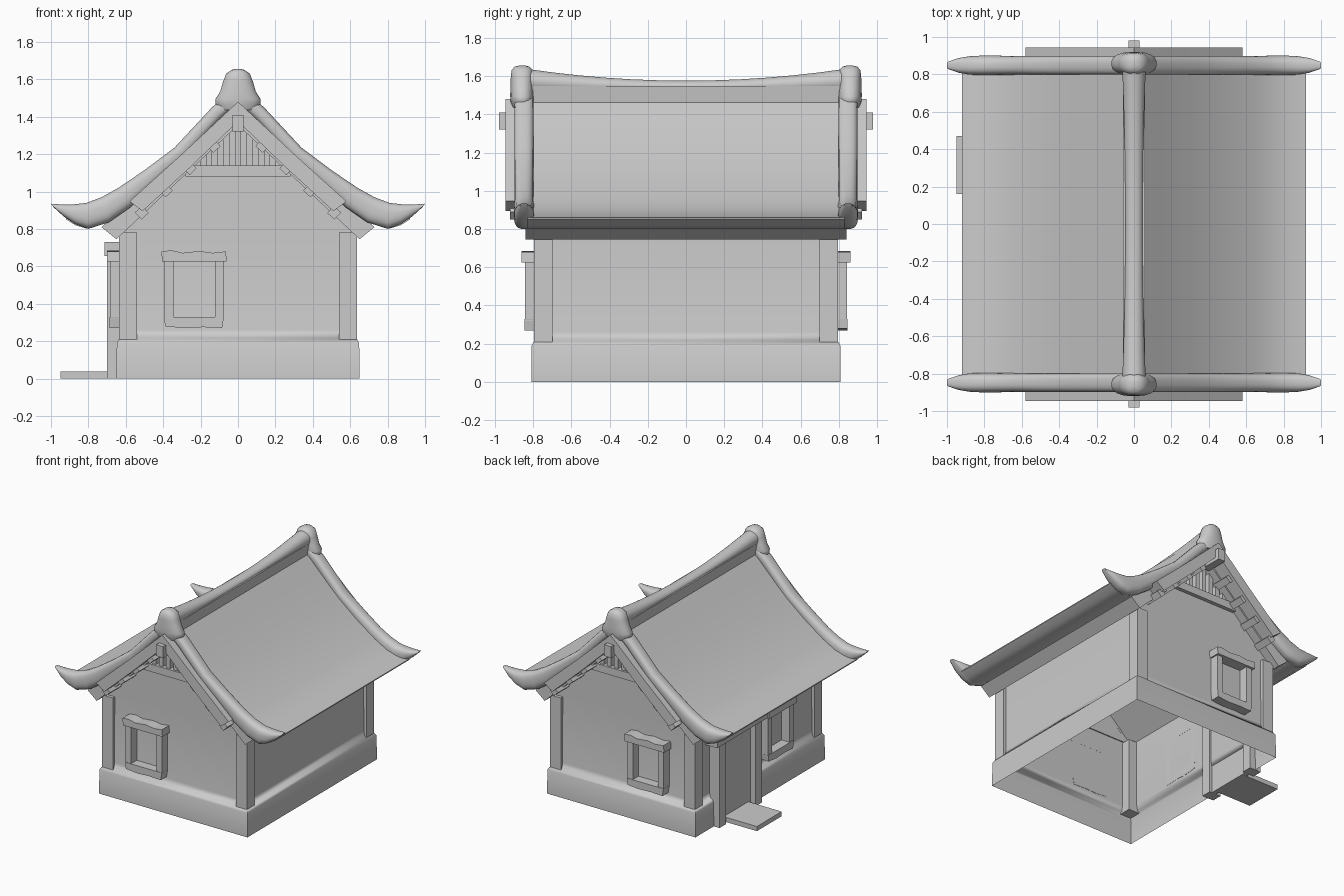
import bpy, bmesh, math
from mathutils import Matrix, Vector

if "Cube" in bpy.data.objects:
    bpy.data.objects.remove(bpy.data.objects["Cube"])

grey = bpy.data.materials.new("plain grey")
grey.use_nodes = True
grey.diffuse_color = (0.6, 0.6, 0.6, 1)
grey.node_tree.nodes["Principled BSDF"].inputs["Base Color"].default_value = (0.6, 0.6, 0.6, 1)


def finish(name, bm, mirror="", bevel=0, matrix=None, smooth=0):
    """Turn a bmesh into an object with optional mirror, bevel and smoothing angle."""
    if matrix:
        bm.transform(matrix)
    bmesh.ops.recalc_face_normals(bm, faces=bm.faces)
    mesh = bpy.data.meshes.new(name)
    bm.to_mesh(mesh)
    bm.free()
    mesh.materials.append(grey)
    obj = bpy.data.objects.new(name, mesh)
    bpy.context.collection.objects.link(obj)
    if bevel:
        mod = obj.modifiers.new("Bevel", "BEVEL")
        mod.width, mod.segments = bevel, 2
    if mirror:
        mod = obj.modifiers.new("Mirror", "MIRROR")
        mod.use_axis = ["X" in mirror, "Y" in mirror, False]
    if smooth:
        bpy.ops.object.select_all(action="DESELECT")
        obj.select_set(True)
        bpy.context.view_layer.objects.active = obj
        bpy.ops.object.shade_smooth_by_angle(angle=math.radians(smooth))
    return obj


def prism(name, outline, y0, y1, **kw):
    """Extrude an x-z outline along y."""
    bm = bmesh.new()
    a = [bm.verts.new((x, y0, z)) for x, z in outline]
    b = [bm.verts.new((x, y1, z)) for x, z in outline]
    bm.faces.new(a)
    bm.faces.new(b)
    for i in range(len(a)):
        j = (i + 1) % len(a)
        bm.faces.new((a[i], a[j], b[j], b[i]))
    return finish(name, bm, **kw)


def box(name, x0, x1, y0, y1, z0, z1, **kw):
    return prism(name, [(x0, z0), (x1, z0), (x1, z1), (x0, z1)], y0, y1, **kw)


def skin(name, loops, caps, **kw):
    """Join equal point loops with quads."""
    bm = bmesh.new()
    loops = [[bm.verts.new(p) for p in loop] for loop in loops]
    for p, q in zip(loops, loops[1:]):
        for i in range(len(p)):
            j = (i + 1) % len(p)
            bm.faces.new((p[i], p[j], q[j], q[i]))
    if caps:
        bm.faces.new(loops[0])
        bm.faces.new(loops[-1])
    return finish(name, bm, **kw)


def loft(name, rings, power=1.0, sides=20, **kw):
    """Skin (super)ellipses, each given as centre and two half-axis vectors."""
    def bend(v):
        return math.copysign(abs(v) ** power, v)
    angles = [2 * math.pi * (i + 0.5) / sides for i in range(sides)]
    loops = [[Vector(c) + Vector(a) * bend(math.cos(t)) + Vector(b) * bend(math.sin(t)) for t in angles]
             for c, a, b in rings]
    return skin(name, loops, True, smooth=40, **kw)


# Open-bottomed shell: plinth easing softly into the walls, then gables and corner posts
shell = []
for z, inset in [(0, 0), (0.19, 0.002), (0.208, 0.012), (0.218, 0.03), (0.26, 0.038), (0.79, 0.04)]:
    x, y = 0.65 - inset, 0.81 - inset
    shell.append([(-x, -y, z), (x, -y, z), (x, y, z), (-x, y, z)])
skin("wall_shell", shell, False, smooth=70)
prism("gable_wall", [(-0.61, 0.785), (0.61, 0.785), (0.6, 0.81), (0.27, 1.12), (-0.27, 1.12), (-0.6, 0.81)],
      0.762, 0.77, mirror="Y")
box("corner_post", 0.54, 0.635, 0.70, 0.795, 0.2, 0.78, mirror="XY")

# Gable tie beam and vertical slats
box("gable_beam", -0.28, 0.28, 0.72, 0.80, 1.08, 1.14, mirror="Y")
prism("gable_backing", [(-0.28, 1.12), (0.28, 1.12), (0, 1.39)], 0.65, 0.66, mirror="Y")
for i in range(4):
    x = i * 0.062
    box("gable_slat", x - 0.017, x + 0.017, 0.73, 0.785, 1.12, 1.38 - 0.94 * x,
        mirror="XY" if i else "Y")

# Roof: sloping under-slab and curved covering
prism("under_roof", [(0, 1.45), (0.73, 0.81), (0.65, 0.745), (0, 1.355)], -0.84, 0.84, mirror="X")
top = [(0, 1.51), (0.15, 1.36), (0.32, 1.195), (0.48, 1.065), (0.64, 0.955), (0.74, 0.9),
       (0.84, 0.87), (0.92, 0.86)]
bottom = [(0.92, 0.852), (0.87, 0.82), (0.81, 0.802), (0.74, 0.82), (0.64, 0.875), (0.3, 1.16), (0, 1.43)]
prism("roof_cover", top + bottom, -0.83, 0.83, mirror="X", smooth=35)

# Upswept gable rolls: upper point, lower point, half width
stations = [((0, 1.57), (0, 1.47), 0.05), ((0.14, 1.45), (0.09, 1.39), 0.05),
            ((0.34, 1.235), (0.285, 1.18), 0.05), ((0.5, 1.115), (0.44, 1.045), 0.05),
            ((0.64, 1.02), (0.575, 0.915), 0.05), ((0.73, 0.97), (0.69, 0.835), 0.052),
            ((0.81, 0.94), (0.80, 0.80), 0.053), ((0.88, 0.932), (0.87, 0.825), 0.05),
            ((0.94, 0.931), (0.93, 0.865), 0.04), ((1.0, 0.935), (0.985, 0.915), 0.02)]
rings = []
for (tx, tz), (bx, bz), w in stations:
    rings.append((((tx + bx) / 2, 0.848, (tz + bz) / 2), (0, w, 0), ((tx - bx) / 2, 0, (tz - bz) / 2)))
loft("gable_roll", rings, power=0.75, mirror="XY")

# Bargeboards, purlin ends and ridge pole ends
prism("bargeboard", [(0, 1.48), (0.3, 1.2), (0.58, 0.947), (0.51, 0.895), (0.26, 1.125), (0, 1.375)],
      0.83, 0.945, mirror="XY")
for i in range(4):
    x = 0.13 + i * 0.128
    place = Matrix.Translation((x, 0, 1.365 - 0.93 * x)) @ Matrix.Rotation(math.radians(43), 4, "Y")
    box("purlin_end", -0.026, 0.026, 0.76, 0.92, -0.026, 0.026, matrix=place, mirror="XY")
box("ridge_pole_end", -0.03, 0.03, 0.8, 0.98, 1.32, 1.41, mirror="Y")

# Sagging ridge on a flared base, with rounded end caps
prism("ridge_base", [(-0.04, 1.40), (0.04, 1.40), (0.058, 1.55), (-0.058, 1.55)], -0.84, 0.84)
rings = []
for i in range(13):
    y = -0.84 + i * 0.14
    s = (y / 0.84) ** 2
    rings.append(((0, y, 1.545 + 0.03 * s), (0.046 + 0.018 * s, 0, 0), (0, 0, 0.032 + 0.033 * s)))
loft("ridge_roll", rings)
cap = [(1.435, 0.095, 0.05), (1.465, 0.122, 0.06), (1.495, 0.122, 0.063), (1.535, 0.096, 0.062),
       (1.59, 0.08, 0.06), (1.63, 0.064, 0.056), (1.65, 0.036, 0.04), (1.656, 0.012, 0.015)]
loft("ridge_cap", [((0, 0.858, z), (a, 0, 0), (0, b, 0)) for z, a, b in cap], power=0.85, mirror="Y")


# Windows with hand-hewn lintels and sills
def window(side, location, turn):
    m = Matrix.Translation(location) @ Matrix.Rotation(math.radians(turn), 4, "Z")
    prism(side + "_window_lintel",
          [(-0.17, 0.625), (0.175, 0.625), (0.17, 0.68), (0.1, 0.672), (0.03, 0.682), (-0.06, 0.672),
           (-0.12, 0.686), (-0.175, 0.68)], -0.09, 0, matrix=m)
    prism(side + "_window_sill",
          [(-0.155, 0.28), (-0.06, 0.27), (0.05, 0.275), (0.15, 0.27), (0.16, 0.33), (-0.16, 0.33)],
          -0.076, 0, matrix=m)
    for x in (-0.135, 0.135):
        box(side + "_window_jamb", x - 0.024, x + 0.024, -0.072, 0, 0.32, 0.63, matrix=m)


window("front", (-0.235, -0.77, 0), 0)
window("back", (-0.235, 0.77, 0), 180)
window("right", (-0.61, -0.21, 0), -90)

# Doorway on the right wall with a stone step
for y in (0.09, 0.54):
    box("door_post", -0.70, -0.60, y - 0.04, y + 0.04, 0, 0.67)
box("door_lintel", -0.715, -0.60, 0.0, 0.63, 0.655, 0.73)
box("door_panel", -0.658, -0.62, 0.12, 0.51, 0, 0.67)
box("door_step", -0.95, -0.65, 0.16, 0.47, 0, 0.037)
